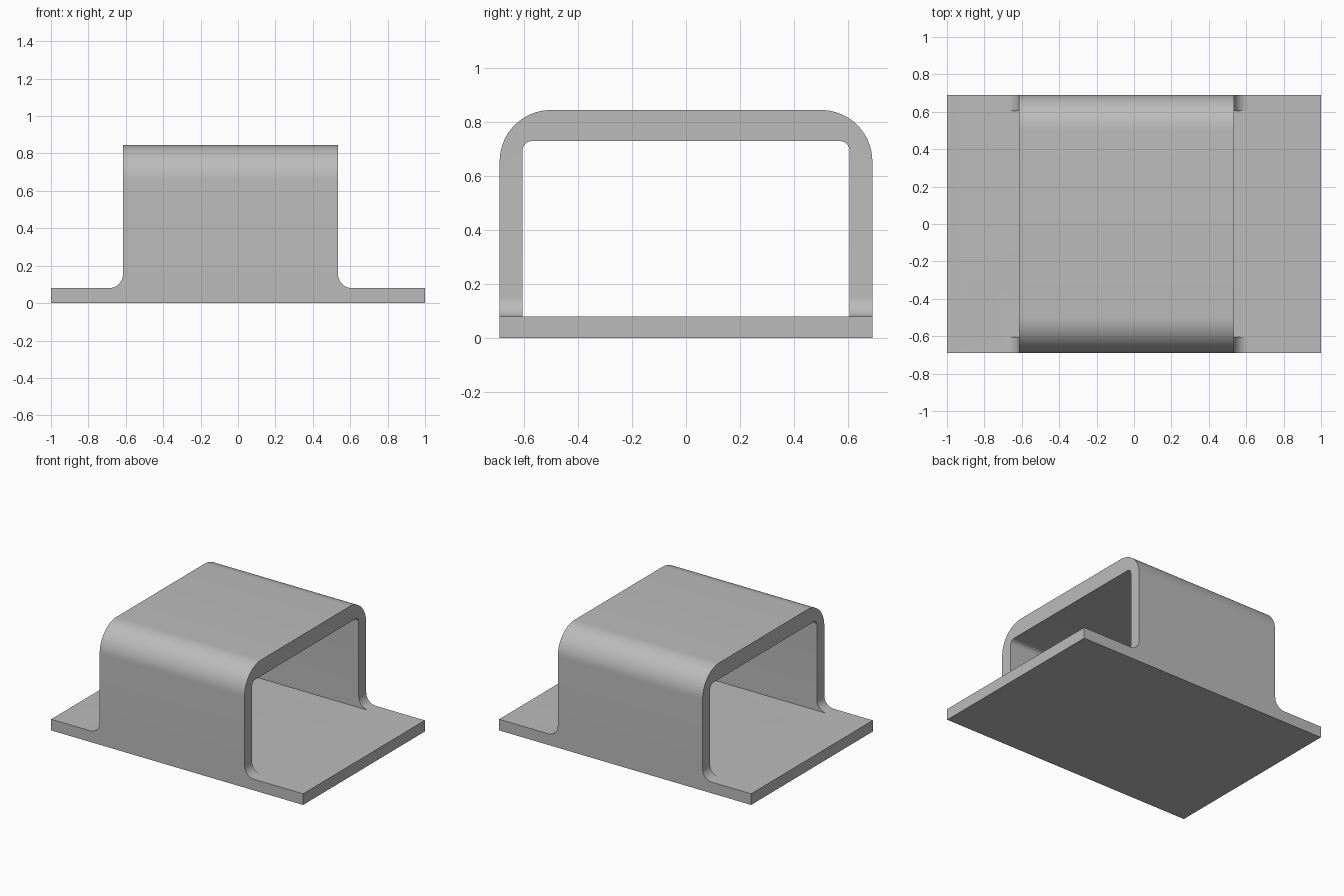
import bpy, bmesh
from math import cos, sin, pi

cube = bpy.data.objects.get("Cube")
if cube:
    bpy.data.objects.remove(cube, do_unlink=True)

HALF_Y, BASE, TOP = 0.69, 0.08, 0.845       # overall depth, plate thickness, height
LEFT, RIGHT, FILLET = -0.615, 0.535, 0.075  # ends of the arch and foot fillets
IN_Y, IN_TOP = 0.605, 0.73                  # opening

grey = bpy.data.materials.new("Plain grey")
grey.use_nodes = True
COLOUR = (0.5, 0.5, 0.5, 1)
grey.diffuse_color = COLOUR
grey.node_tree.nodes["Principled BSDF"].inputs["Base Color"].default_value = COLOUR


def arc(cx, cz, r, start, end, steps=16):
    """Points along an arc, angles in quarter turns."""
    angles = [(start + (end - start) * i / steps) * pi / 2 for i in range(steps + 1)]
    return [(cx + r * cos(a), cz + r * sin(a)) for a in angles]


def prism(name, outline, axis, half):
    """Extrude an outline symmetrically along x or y."""
    def place(p, d):
        return (d, p[0], p[1]) if axis == "x" else (p[0], d, p[1])
    bm = bmesh.new()
    face = bm.faces.new([bm.verts.new(place(p, -half)) for p in outline])
    new = bmesh.ops.extrude_face_region(bm, geom=[face])["geom"]
    for v in new:
        if isinstance(v, bmesh.types.BMVert):
            v.co["xy".index(axis)] = half
    bmesh.ops.recalc_face_normals(bm, faces=bm.faces)
    mesh = bpy.data.meshes.new(name)
    bm.to_mesh(mesh)
    bm.free()
    mesh.materials.append(grey)
    obj = bpy.data.objects.new(name, mesh)
    bpy.context.collection.objects.link(obj)
    return obj


def arch_outline(half, bottom, top, r):
    return ([(-half, bottom), (half, bottom)]
            + arc(half - r, top - r, r, 0, 1) + arc(r - half, top - r, r, 1, 2))


# Bracket: base plate and raised body with filleted feet
side = ([(-1, 0), (1, 0), (1, BASE)]
        + arc(RIGHT + FILLET, BASE + FILLET, FILLET, 3, 2)
        + [(RIGHT, TOP + 0.1), (LEFT, TOP + 0.1)]
        + arc(LEFT - FILLET, BASE + FILLET, FILLET, 4, 3)
        + [(-1, BASE)])
bracket = prism("arched_bracket", side, "y", HALF_Y + 0.1)

# Rounded outside shape and tunnel opening
outer = prism("outer_shape", arch_outline(HALF_Y, -0.1, TOP, 0.19), "x", 1.2)
tunnel = prism("tunnel_opening", arch_outline(IN_Y, BASE, IN_TOP, 0.035), "x", 1.3)
for cutter, operation in ((outer, "INTERSECT"), (tunnel, "DIFFERENCE")):
    cutter.hide_render = True
    mod = bracket.modifiers.new(cutter.name, "BOOLEAN")
    mod.object, mod.operation, mod.solver = cutter, operation, "EXACT"

# Bake the cuts and drop the helpers
bpy.context.view_layer.update()
bracket.data = bpy.data.meshes.new_from_object(
    bracket.evaluated_get(bpy.context.evaluated_depsgraph_get()))
bracket.modifiers.clear()
for cutter in (outer, tunnel):
    bpy.data.objects.remove(cutter, do_unlink=True)

bpy.ops.object.select_all(action="DESELECT")
bracket.select_set(True)
bpy.context.view_layer.objects.active = bracket
bpy.ops.object.shade_smooth_by_angle(angle=pi / 6)
